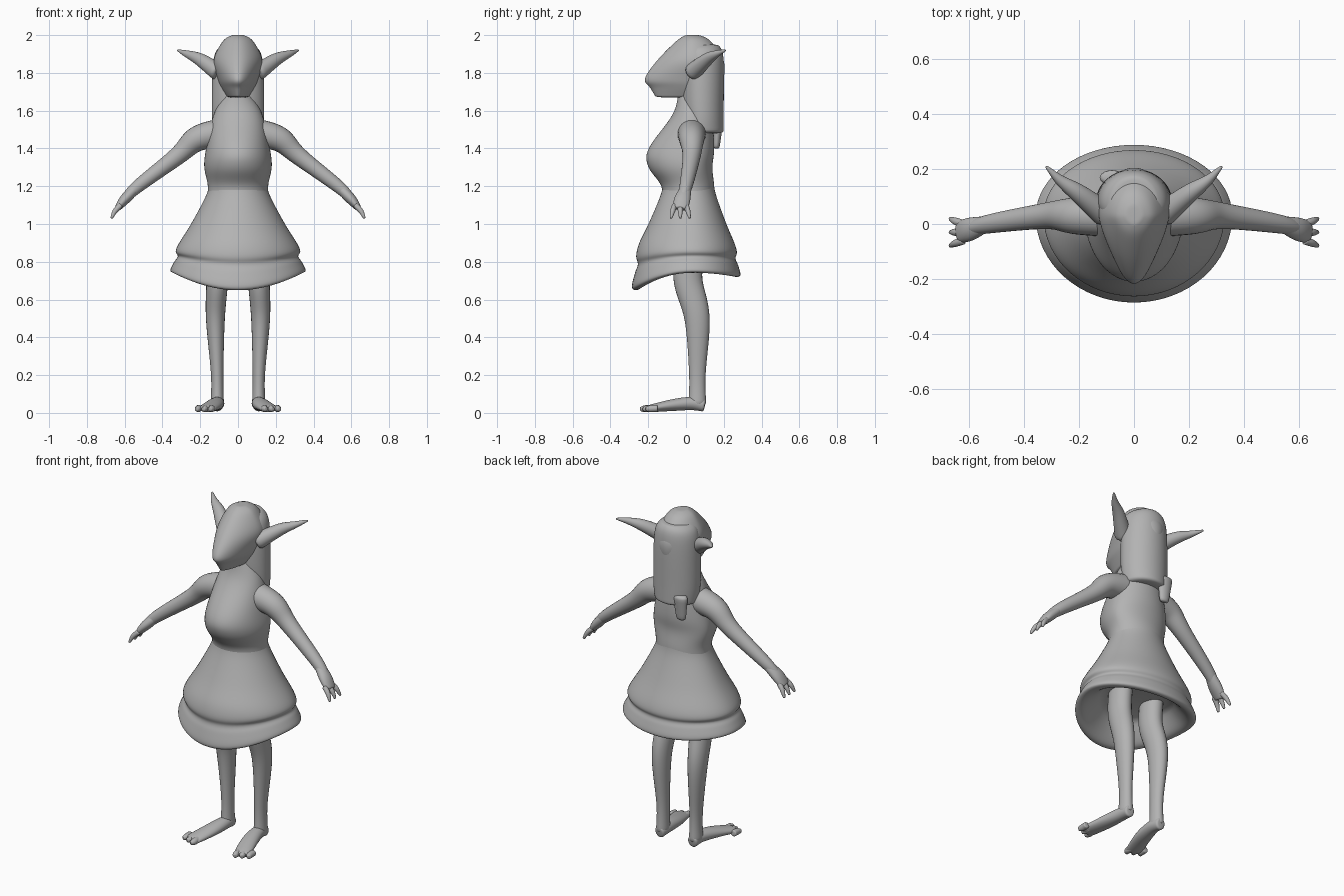
import bpy, bmesh, math
from mathutils import Vector

if "Cube" in bpy.data.objects:
    bpy.data.objects.remove(bpy.data.objects["Cube"])

shade = 0.45
grey = bpy.data.materials.new("plain grey")
grey.use_nodes = True
grey.diffuse_color = (shade, shade, shade, 1)
grey.node_tree.nodes["Principled BSDF"].inputs["Base Color"].default_value = grey.diffuse_color


def refine(rows, steps=4):
    """Pass a smooth curve through the given rows of numbers."""
    rows = [Vector(row) for row in rows]
    padded = [rows[0], *rows, rows[-1]]
    result = []
    for before, start, end, after in zip(padded, padded[1:], padded[2:], padded[3:]):
        for step in range(steps):
            t = step / steps
            leave, arrive = (end - before) / 2, (after - start) / 2
            chord = end - start
            bend = chord * 3 - leave * 2 - arrive
            twist = leave + arrive - chord * 2
            result.append(start + t * (leave + t * (bend + t * twist)))
    return result + [rows[-1]]


def skin(name, rings):
    """Join rings of points into a closed, smoothed tube."""
    bm = bmesh.new()
    loops = [[bm.verts.new(point) for point in ring] for ring in rings]
    count = len(loops[0])
    for lower, upper in zip(loops, loops[1:]):
        for i in range(count):
            j = (i + 1) % count
            bm.faces.new((lower[i], lower[j], upper[j], upper[i]))
    for loop in (loops[0], loops[-1]):
        cap = bm.faces.new(loop)
        bmesh.ops.poke(bm, faces=[cap])
    bmesh.ops.recalc_face_normals(bm, faces=bm.faces)
    for face in bm.faces:
        face.smooth = True
    mesh = bpy.data.meshes.new(name)
    bm.to_mesh(mesh)
    bm.free()
    mesh.materials.append(grey)
    obj = bpy.data.objects.new(name, mesh)
    bpy.context.collection.objects.link(obj)
    subdivision = obj.modifiers.new("smooth", 'SUBSURF')
    subdivision.levels = subdivision.render_levels = 1


def stack(name, rows, middle=0.03, pinch=0, count=32):
    """Horizontal rings from rows of height, half width, front y and back y."""
    rings = []
    for height, width, front, back in refine(rows):
        # Anything hanging low sags at the front, and a little at the back
        sag = max(0, 0.9 - height) * 0.6
        ring = []
        for i in range(count):
            angle = math.tau * i / count
            across, along = math.cos(angle), math.sin(angle)
            if along > 0:
                reach, drop = back - middle, sag / 4
            else:
                reach, drop = middle - front, sag
            ring.append((width * across * (1 + pinch * min(0, along)),
                         middle + along * reach,
                         height - drop * along ** 2))
        rings.append(ring)
    skin(name, rings)


def sweep(name, stations, side, mirror=1, flat=(1, 1), count=12):
    """Tube along x, y, z, radius; flat scales the radius across the side axis."""
    path = refine(stations)
    centres = [station.xyz for station in path]
    last = len(path) - 1
    rings = []
    for i, station in enumerate(path):
        tangent = (centres[min(i + 1, last)] - centres[max(i - 1, 0)]).normalized()
        wide = Vector(side)
        wide = (wide - tangent * wide.dot(tangent)).normalized()
        thin = tangent.cross(wide) * (flat[0] + (flat[1] - flat[0]) * i / last)
        ring = []
        for k in range(count):
            angle = math.tau * k / count
            offset = wide * math.cos(angle) + thin * math.sin(angle)
            point = centres[i] + offset * station.w
            point.x *= mirror
            ring.append(point)
        rings.append(ring)
    skin(name, rings)


X_AXIS, Y_AXIS, Z_AXIS = (1, 0, 0), (0, 1, 0), (0, 0, 1)

# Bodice with neck, shoulders, bust and waist
stack("bodice", [(1.7, .06, -.04, .12), (1.58, .13, -.07, .14), (1.4, .17, -.2, .15),
                 (1.3, .18, -.2, .14), (1.2, .16, -.13, .15), (1.1, .17, -.13, .15)])

# Flared skirt with a grooved band, rolled hem and hollow underside
skirt_profile = [(1.22, .15), (1.15, .17), (1, .25), (.87, .33), (.83, .32),
                 (.8, .34), (.75, .36), (.75, .3), (.83, .2)]
stack("skirt", [(height, width, -.8 * width, .68 * width + .045)
                for height, width in skirt_profile])

# Head with a pointed, muzzle-like face
stack("head", [(2, .03, 0, .07), (1.97, .08, -.05, .13), (1.87, .13, -.15, .2),
               (1.77, .11, -.22, .2), (1.72, .09, -.19, .17), (1.67, .06, -.16, .1)],
      pinch=0.25)

# Long hair down the back, with a loose lock at its end
stack("hair", [(1.95, .08, 0, .17), (1.88, .13, -.02, .2), (1.6, .14, -.02, .2),
               (1.48, .13, .04, .2)], middle=0.08)
sweep("hair_lock", [(-.08, .17, 1.55, .05), (-.08, .16, 1.4, .03)], X_AXIS, flat=(.6, .6))

for label, mirror in (("left", 1), ("right", -1)):
    # Swept-back pointed ear
    sweep(label + "_ear", [(.1, .03, 1.8, .05), (.2, .11, 1.87, .036), (.27, .16, 1.9, .02),
                           (.32, .21, 1.92, .005)], Z_AXIS, mirror)

    # Arm sloping out from the shoulder
    sweep(label + "_arm", [(.1, .03, 1.48, .08), (.22, .03, 1.45, .07), (.32, .03, 1.36, .05),
                           (.53, 0, 1.2, .036), (.6, -.02, 1.13, .025)], Y_AXIS, mirror)

    # Flat palm with a thumb and two fingers
    sweep(label + "_palm", [(.54, 0, 1.19, .03), (.6, -.02, 1.13, .045), (.64, -.03, 1.08, .04)],
          Y_AXIS, mirror, flat=(.9, .4))
    for number, digit in enumerate(("thumb", "inner_finger", "outer_finger")):
        spread = number - 1
        root = spread * 0.03 - 0.03
        sweep(label + "_" + digit, [(.62, root, 1.1, .016), (.65, root + spread * 0.01, 1.07, .015),
                                    (.67, root + spread * 0.02, 1.03, .007)],
              Y_AXIS, mirror, count=8)

    # Leg with a fuller thigh and calf
    sweep(label + "_leg", [(.11, .02, .86, .08), (.11, .01, .7, .08), (.12, .06, .5, .07),
                           (.11, .06, .2, .045), (.11, .06, .04, .05)],
          Y_AXIS, mirror, flat=(.75, .75))

    # Foot turned slightly outwards, flattening towards the toes
    sweep(label + "_foot", [(.11, .1, .04, .03), (.11, .03, .05, .04), (.13, -.08, .04, .05),
                            (.17, -.21, .02, .05)], X_AXIS, mirror, flat=(1.2, .35))

    # Toes, stepping back towards the outside
    for toe in range(3):
        x, tip = 0.14 + toe * 0.035, toe * 0.015 - 0.24
        sweep(label + "_toe_" + str(toe), [(x, tip + .06, .024, .02), (x, tip + .02, .022, .02),
                                           (x + .01, tip, .02, .012)], X_AXIS, mirror, count=8)
